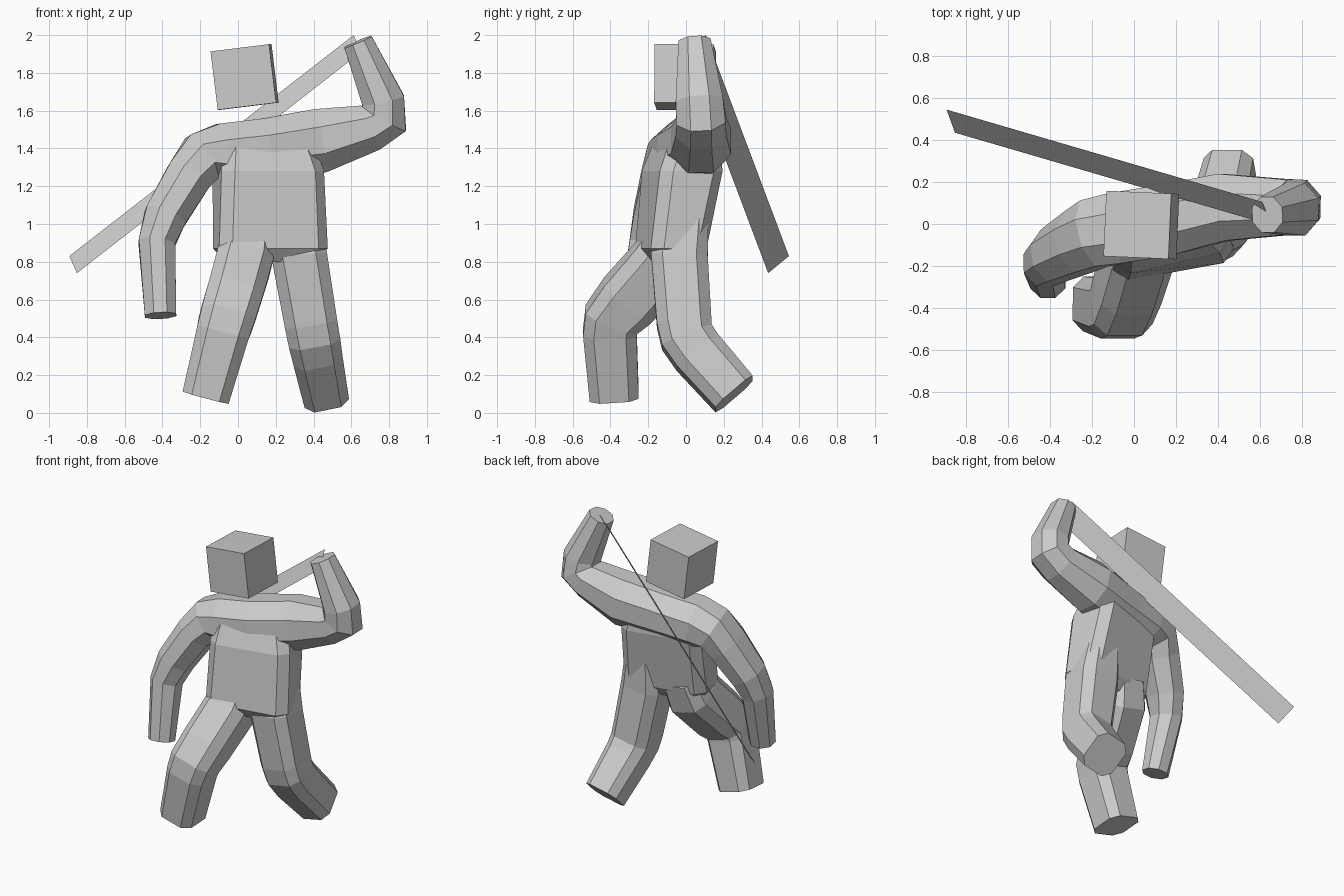
import bpy, bmesh
from math import radians
from mathutils import Vector, Matrix

if "Cube" in bpy.data.objects:
    bpy.data.objects.remove(bpy.data.objects["Cube"])


def new_object(name, bm):
    bmesh.ops.recalc_face_normals(bm, faces=bm.faces[:])
    mesh = bpy.data.meshes.new(name)
    bm.to_mesh(mesh)
    bm.free()
    obj = bpy.data.objects.new(name, mesh)
    bpy.context.collection.objects.link(obj)
    return obj


def loft(name, rings):
    """Skin closed rings of equal length and cap both ends."""
    bm = bmesh.new()
    loops = [[bm.verts.new(p) for p in ring] for ring in rings]
    n = len(loops[0])
    for a, b in zip(loops, loops[1:]):
        for i in range(n):
            j = (i + 1) % n
            bm.faces.new((a[i], a[j], b[j], b[i]))
    bm.faces.new(loops[0])
    bm.faces.new(loops[-1])
    return new_object(name, bm)


def limb(name, stations, flat=0.42):
    """Eight-sided tube through (x, y, z, depth radius, width radius)."""
    octagon = [(1, flat), (flat, 1), (-flat, 1), (-1, flat),
               (-1, -flat), (-flat, -1), (flat, -1), (1, -flat)]
    pts = [Vector(s[:3]) for s in stations]
    rings = []
    for i, (p, s) in enumerate(zip(pts, stations)):
        t = Vector()
        if i > 0:
            t += (p - pts[i - 1]).normalized()
        if i < len(pts) - 1:
            t += (pts[i + 1] - p).normalized()
        t.normalize()
        v = Vector((0, 1, 0))
        v = (v - t * v.dot(t)).normalized()
        u = v.cross(t)
        rings.append([p + v * (s[3] * a) + u * (s[4] * b) for a, b in octagon])
    return loft(name, rings)


def trunk_ring(x, y, z, hw, hd, yaw, c):
    """Chamfered rectangle turned around z."""
    outline = [(hw, hd - c), (hw - c, hd), (c - hw, hd), (-hw, hd - c),
               (-hw, c - hd), (c - hw, -hd), (hw - c, -hd), (hw, c - hd)]
    rot = Matrix.Rotation(yaw, 3, 'Z')
    return [Vector((x, y, z)) + rot @ Vector((a, b, 0)) for a, b in outline]


# Trunk, twisted at the waist and narrowing into the crotch and neck
body = loft("body", [
    trunk_ring(0.165, -0.08, 0.80, 0.23, 0.10, 0.2, 0.05),
    trunk_ring(0.172, -0.08, 0.87, 0.292, 0.15, 0.18, 0.06),
    trunk_ring(0.16, -0.02, 1.28, 0.278, 0.17, 0.22, 0.06),
    trunk_ring(0.14, 0.01, 1.47, 0.24, 0.13, 0.22, 0.06)])

# Both arms as one tube through the shoulders: raised hand to lowered hand
arms = limb("arms", [
    (0.635, 0.045, 1.965, 0.085, 0.078),
    (0.768, 0.07, 1.655, 0.125, 0.113),
    (0.772, 0.08, 1.555, 0.13, 0.132),
    (0.70, 0.08, 1.51, 0.135, 0.127),
    (0.43, 0.08, 1.44, 0.16, 0.17),
    (0.14, 0.015, 1.40, 0.17, 0.158),
    (-0.08, -0.02, 1.375, 0.17, 0.157),
    (-0.19, -0.045, 1.35, 0.163, 0.136),
    (-0.265, -0.085, 1.245, 0.152, 0.122),
    (-0.385, -0.15, 1.04, 0.13, 0.112),
    (-0.43, -0.19, 0.90, 0.11, 0.097),
    (-0.41, -0.275, 0.515, 0.08, 0.083)])

# Rear leg, bent backwards
rear_leg = limb("rear_leg", [
    (0.31, 0.0, 1.06, 0.12, 0.12),
    (0.325, -0.035, 0.83, 0.15, 0.147),
    (0.385, -0.01, 0.48, 0.145, 0.14),
    (0.40, 0.005, 0.40, 0.142, 0.138),
    (0.415, 0.06, 0.32, 0.138, 0.132),
    (0.46, 0.255, 0.10, 0.13, 0.12)], 0.6)

# Front leg, thick thigh with the knee forward
front_leg = limb("front_leg", [
    (0.06, -0.06, 0.95, 0.13, 0.13),
    (0.03, -0.125, 0.80, 0.165, 0.15),
    (-0.03, -0.31, 0.595, 0.16, 0.148),
    (-0.06, -0.395, 0.495, 0.147, 0.145),
    (-0.08, -0.403, 0.425, 0.142, 0.14),
    (-0.17, -0.38, 0.085, 0.13, 0.126)], 0.6)

# Fuse limbs into the trunk
for part in (arms, rear_leg, front_leg):
    mod = body.modifiers.new("union", 'BOOLEAN')
    mod.operation = 'UNION'
    mod.solver = 'EXACT'
    mod.object = part
    bpy.context.view_layer.objects.active = body
    bpy.ops.object.modifier_apply(modifier=mod.name)
    bpy.data.objects.remove(part)

# Head block, tilted
bm = bmesh.new()
bmesh.ops.create_cube(bm, size=0.312)
head = new_object("head", bm)
head.location = (0.035, -0.005, 1.778)
head.rotation_euler = (0, radians(-7), radians(-2.5))

# Flat blade held in the raised hand
bm = bmesh.new()
tip, grip = Vector((-0.893, 0.545, 0.83)), Vector((0.612, 0.105, 2.0))
width = Vector((0.04, -0.11, -0.09))
bm.faces.new([bm.verts.new(p) for p in (tip, tip + width, grip + width, grip)])
new_object("blade", bm)
